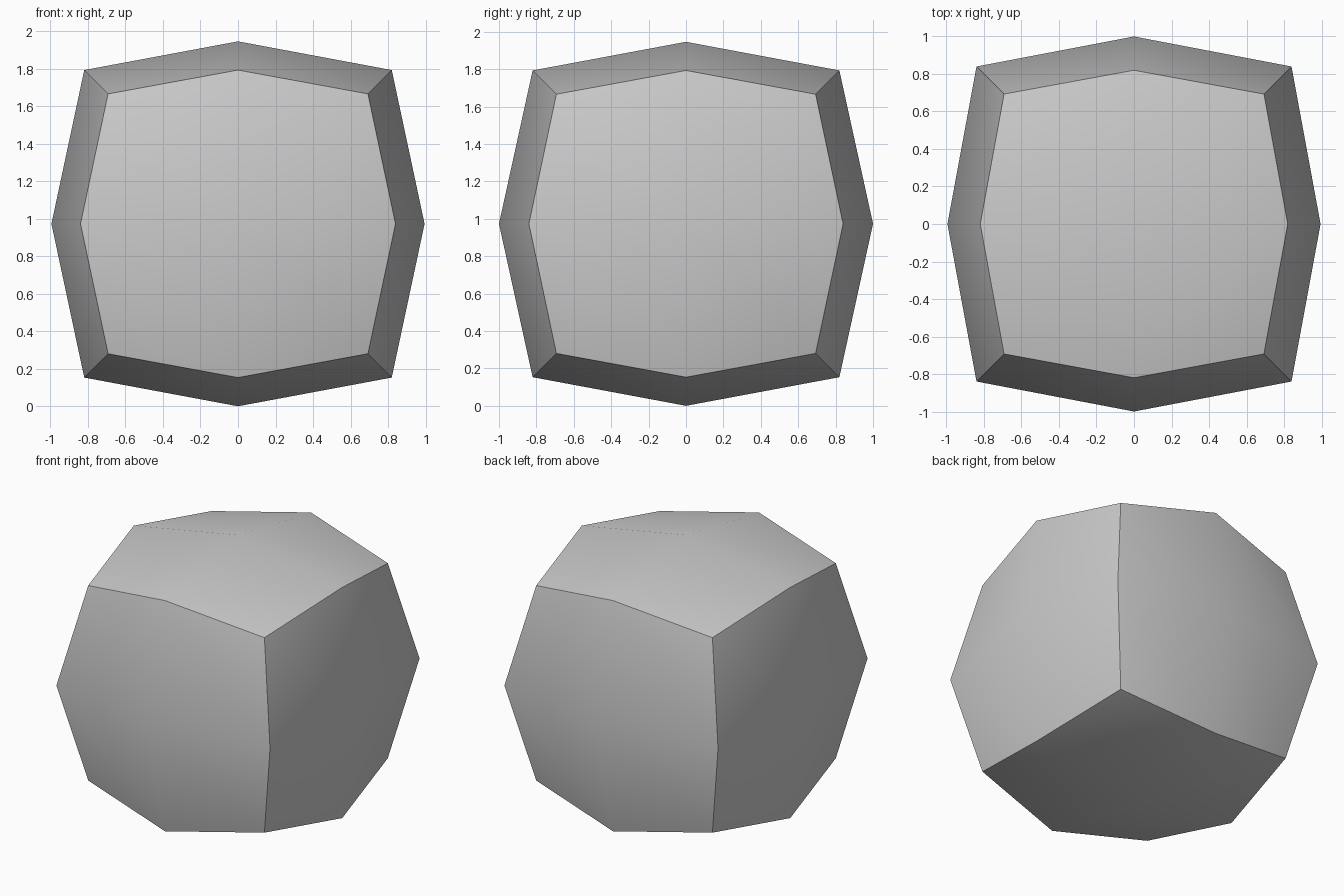
import bpy
import bmesh
import math
from mathutils import Vector

# Remove the default cube only
default = bpy.data.objects.get("Cube")
if default:
    bpy.data.objects.remove(default, do_unlink=True)

# Single plain grey material
grey = bpy.data.materials.new("light_grey")
grey.use_nodes = True
colour = (0.6, 0.6, 0.6, 1.0)
grey.diffuse_color = colour
grey.node_tree.nodes["Principled BSDF"].inputs["Base Color"].default_value = colour

CENTRE_HEIGHT = 0.973
FACE_REACH = Vector((0.995, 1.0, CENTRE_HEIGHT))  # centres of the six sides
CORNER_REACH = 0.693                              # eight corners
UPRIGHT_EDGE_REACH = 0.84                         # middles of upright edges
LEVEL_EDGE_REACH = 0.82                           # middles of level edges


def bulge(co):
    """Move a point of the split cube out to its place on the rounded form."""
    sign = Vector([round(c) for c in co])
    used = sum(abs(s) for s in sign)
    if used == 1:
        return sign * FACE_REACH
    if used == 3:
        return sign * CORNER_REACH
    return sign * (UPRIGHT_EDGE_REACH if sign.z == 0 else LEVEL_EDGE_REACH)


# Cube with each side split in four, then bulged
bm = bmesh.new()
bmesh.ops.create_cube(bm, size=2)
bmesh.ops.subdivide_edges(bm, edges=bm.edges[:], cuts=1, use_grid_fill=True)
for v in bm.verts:
    sign = Vector([round(c) for c in v.co])
    p = bulge(v.co)
    if abs(sign.x) + abs(sign.y) + abs(sign.z) == 1:
        p = Vector([s * r for s, r in zip(sign, FACE_REACH)])
    v.co = p + Vector((0, 0, CENTRE_HEIGHT))
bmesh.ops.recalc_face_normals(bm, faces=bm.faces[:])

mesh = bpy.data.meshes.new("rounded_cube")
bm.to_mesh(mesh)
bm.free()
mesh.materials.append(grey)
rounded_cube = bpy.data.objects.new("rounded_cube", mesh)
bpy.context.collection.objects.link(rounded_cube)

# Soft shading across each side, crisp along the cube edges
bpy.ops.object.select_all(action="DESELECT")
rounded_cube.select_set(True)
bpy.context.view_layer.objects.active = rounded_cube
bpy.ops.object.shade_smooth_by_angle(angle=math.radians(40))
